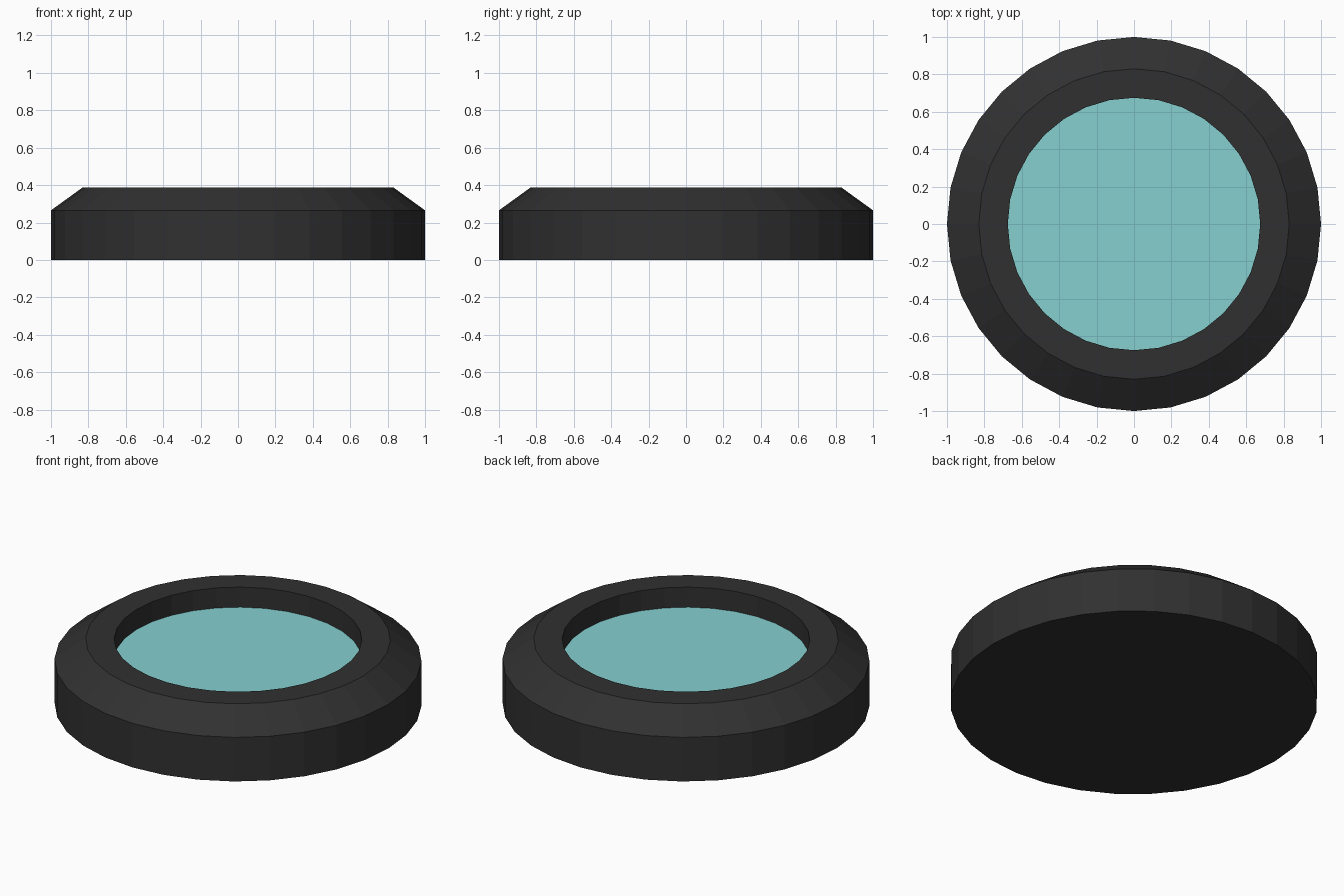
import bpy, bmesh, math

if "Cube" in bpy.data.objects:
    bpy.data.objects.remove(bpy.data.objects["Cube"])

SIDES = 32


def material(name, rgb):
    m = bpy.data.materials.new(name)
    m.diffuse_color = (*rgb, 1.0)
    m.use_nodes = True
    m.node_tree.nodes["Principled BSDF"].inputs["Base Color"].default_value = m.diffuse_color
    return m


def lathe(name, profile, mat, cap_start=False):
    """Turn an (r, z) profile about z; optionally close the first ring downward."""
    bm = bmesh.new()
    rings = []
    for r, z in profile:
        rings.append([bm.verts.new((r * math.cos(2 * math.pi * i / SIDES),
                                    r * math.sin(2 * math.pi * i / SIDES), z))
                      for i in range(SIDES)])
    for a, b in zip(rings, rings[1:]):
        for i in range(SIDES):
            j = (i + 1) % SIDES
            bm.faces.new((a[i], a[j], b[j], b[i]))
    if cap_start:
        bm.faces.new(rings[0][::-1])
    if len(rings) == 1:
        bm.faces.new(rings[0])
    me = bpy.data.meshes.new(name)
    bm.to_mesh(me)
    bm.free()
    me.materials.append(mat)
    ob = bpy.data.objects.new(name, me)
    bpy.context.collection.objects.link(ob)
    return ob


black = material("dark_housing", (0.03, 0.03, 0.03))
teal = material("pale_teal_glass", (0.24, 0.63, 0.63))

# Housing: flat base, straight wall, chamfer, flat rim and recess wall
lathe("housing", [(1.0, 0.0), (1.0, 0.265), (0.83, 0.388),
                  (0.675, 0.388), (0.675, 0.267)], black, cap_start=True)

# Glass disc at the bottom of the recess
lathe("glass_disc", [(0.675, 0.267)], teal)
